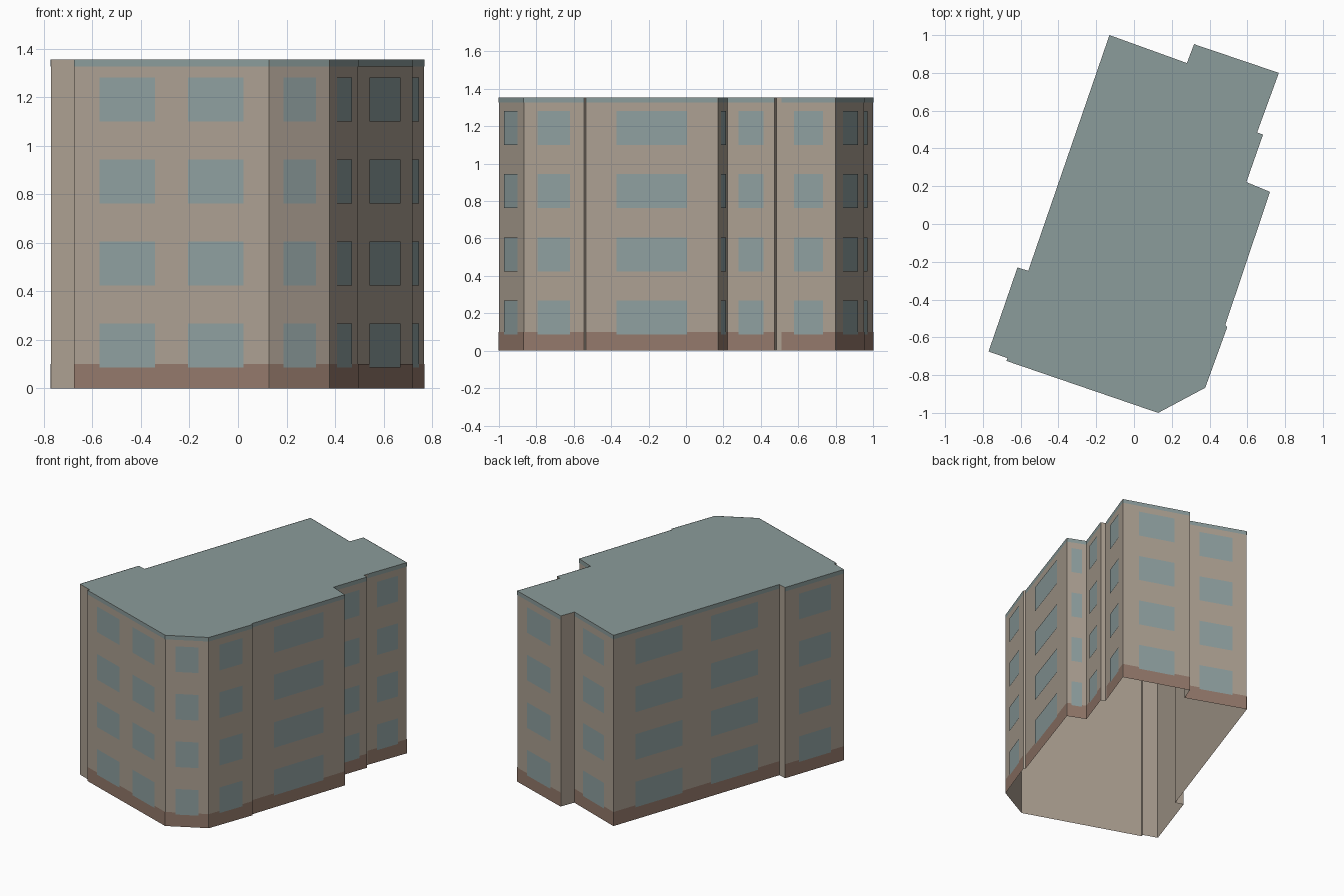
import bpy
from mathutils import Vector

cube = bpy.data.objects.get("Cube")
if cube:
    bpy.data.objects.remove(cube, do_unlink=True)

HEIGHT = 1.355
BASE_TOP = 0.1
TRIM_BOTTOM = 1.327
FLOORS = 4
FLOOR_STEP = 0.338
SILL, WINDOW_HEIGHT = 0.086, 0.182

# Window spans along a wall, as fractions of its length
ONE = [(0.235, 0.77)]
TWO = [(0.13, 0.415), (0.585, 0.87)]
PLAIN = None

# Footprint corners, counter-clockwise, each with the layout of the wall it starts
FOOTPRINT = [
    ((-0.13, 1.0), TWO),         # long left wall
    ((-0.56, -0.248), PLAIN),
    ((-0.617, -0.23), ONE),      # left front bay
    ((-0.77, -0.675), PLAIN),
    ((-0.67, -0.71), PLAIN),
    ((-0.675, -0.725), TWO),     # front wall
    ((0.128, -1.0), ONE),        # chamfered corner
    ((0.377, -0.867), ONE),      # right side
    ((0.494, -0.545), PLAIN),
    ((0.483, -0.535), ONE),
    ((0.72, 0.17), ONE),
    ((0.595, 0.222), ONE),
    ((0.683, 0.473), PLAIN),
    ((0.652, 0.485), PLAIN),
    ((0.661, 0.51), ONE),
    ((0.767, 0.80), ONE),        # back walls
    ((0.318, 0.952), PLAIN),
    ((0.28, 0.852), ONE),
]


def srgb(r, g, b):
    return tuple((c / 255 / 12.92) if c < 11 else ((c / 255 + 0.055) / 1.055) ** 2.4
                 for c in (r, g, b)) + (1.0,)


def material(name, color):
    mat = bpy.data.materials.new(name)
    mat.use_nodes = True
    mat.diffuse_color = color
    bsdf = next(n for n in mat.node_tree.nodes if n.type == "BSDF_PRINCIPLED")
    bsdf.inputs["Base Color"].default_value = color
    bsdf.inputs["Roughness"].default_value = 0.9
    return mat


def build(name, polygons, mat):
    verts, faces = [], []
    for poly in polygons:
        faces.append(range(len(verts), len(verts) + len(poly)))
        verts.extend(poly)
    mesh = bpy.data.meshes.new(name)
    mesh.from_pydata(verts, [], [list(f) for f in faces])
    mesh.materials.append(mat)
    obj = bpy.data.objects.new(name, mesh)
    bpy.context.collection.objects.link(obj)
    return obj


def panel(p, q, start, end, low, high, offset=0.0):
    """Upright quad on the wall from p to q, pushed outward by offset."""
    along = q - p
    out = Vector((along.y, -along.x)).normalized() * offset
    a, b = p + along * start + out, p + along * end + out
    return [(a.x, a.y, low), (b.x, b.y, low), (b.x, b.y, high), (a.x, a.y, high)]


wall_mat = material("stone beige", srgb(172, 160, 146))
base_mat = material("brick brown", srgb(148, 121, 107))
roof_mat = material("slate grey green", srgb(139, 156, 155))
glass_mat = material("window blue grey", srgb(143, 160, 160))

walls, bases, trims, windows = [], [], [], []
corners = [Vector(c) for c, _ in FOOTPRINT]
for i, (_, layout) in enumerate(FOOTPRINT):
    p, q = corners[i], corners[(i + 1) % len(corners)]
    walls.append(panel(p, q, 0, 1, 0, HEIGHT))
    if layout is PLAIN:
        continue
    bases.append(panel(p, q, 0, 1, 0, BASE_TOP, 0.002))
    trims.append(panel(p, q, 0, 1, TRIM_BOTTOM, HEIGHT, 0.002))
    for floor in range(FLOORS):
        low = SILL + floor * FLOOR_STEP
        for start, end in layout:
            windows.append(panel(p, q, start, end, low, low + WINDOW_HEIGHT, 0.004))

# Shell open underneath, with thin plates for the painted bands and windows
build("walls", walls, wall_mat)
build("base_band", bases, base_mat)
build("roof_trim", trims, roof_mat)
build("windows", windows, glass_mat)
build("roof", [[(c.x, c.y, HEIGHT) for c in corners]], roof_mat)
